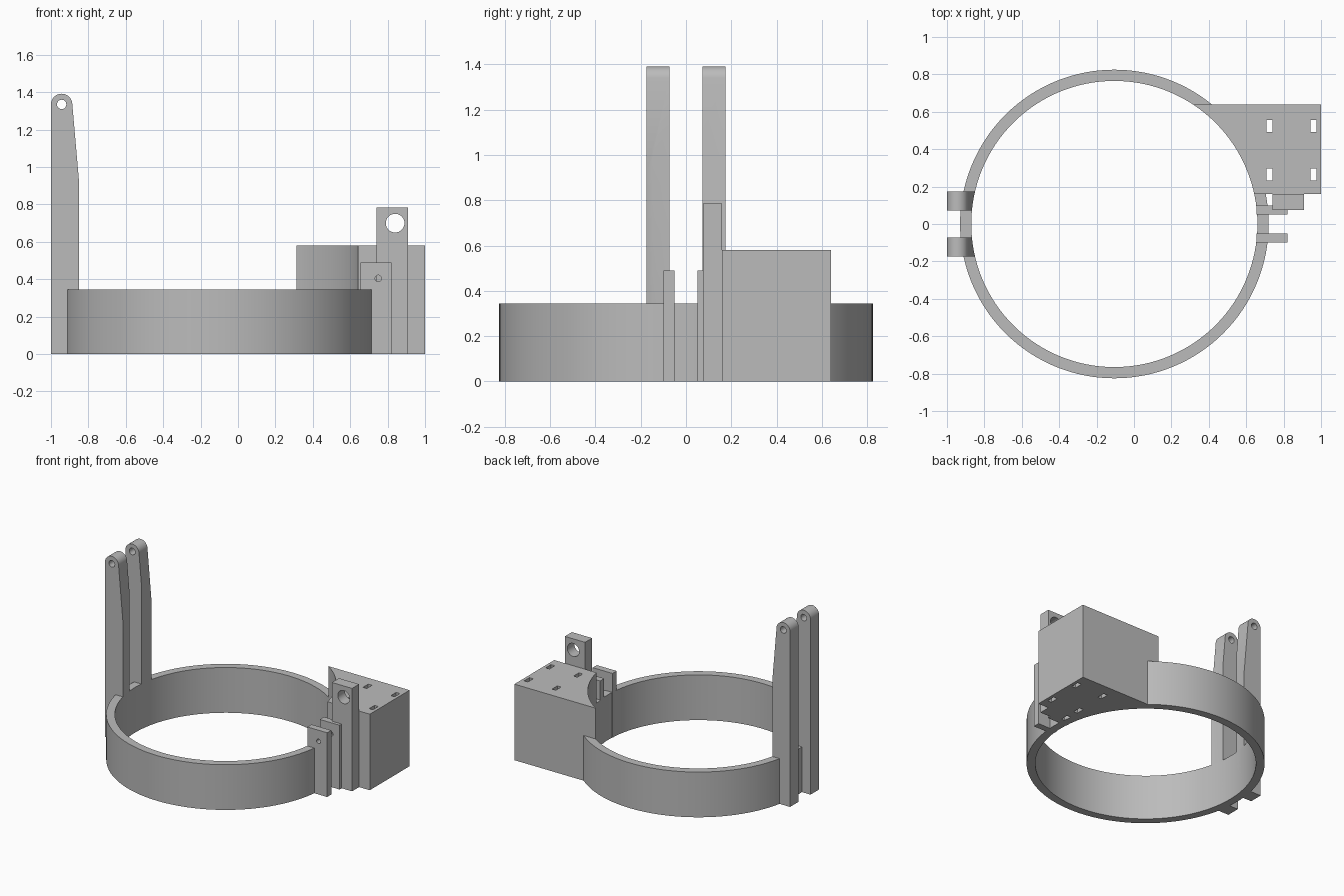
import bpy
import bmesh
import math
from mathutils import Matrix

cube = bpy.data.objects.get("Cube")
if cube:
    bpy.data.objects.remove(cube, do_unlink=True)

grey = bpy.data.materials.new("plain grey")
grey.use_nodes = True
grey.diffuse_color = (0.5, 0.5, 0.5, 1)
grey.node_tree.nodes["Principled BSDF"].inputs["Base Color"].default_value = (0.5, 0.5, 0.5, 1)

RING_X, OUTER, INNER, RING_H = -0.105, 0.825, 0.765, 0.345


def finish(name, bm):
    bmesh.ops.recalc_face_normals(bm, faces=bm.faces[:])
    mesh = bpy.data.meshes.new(name)
    bm.to_mesh(mesh)
    bm.free()
    mesh.materials.append(grey)
    obj = bpy.data.objects.new(name, mesh)
    bpy.context.collection.objects.link(obj)
    return obj


def box(name, x0, x1, y0, y1, z0, z1):
    bm = bmesh.new()
    bmesh.ops.create_cube(bm, size=1)
    bmesh.ops.scale(bm, vec=(x1 - x0, y1 - y0, z1 - z0), verts=bm.verts)
    bmesh.ops.translate(bm, vec=((x0 + x1) / 2, (y0 + y1) / 2, (z0 + z1) / 2), verts=bm.verts)
    return finish(name, bm)


def cylinder(name, centre, radius, depth, segments, along_y=False):
    bm = bmesh.new()
    turn = Matrix.Rotation(math.pi / 2 if along_y else 0, 4, 'X')
    bmesh.ops.create_cone(bm, cap_ends=True, segments=segments, radius1=radius, radius2=radius,
                          depth=depth, matrix=Matrix.Translation(centre) @ turn)
    return finish(name, bm)


def cut(obj, *cutters):
    for cutter in cutters:
        cutter.hide_render = True
        mod = obj.modifiers.new("cut", 'BOOLEAN')
        mod.operation = 'DIFFERENCE'
        mod.solver = 'EXACT'
        mod.object = cutter
        bpy.context.view_layer.objects.active = obj
        bpy.ops.object.modifier_apply(modifier=mod.name)
        bpy.data.objects.remove(cutter, do_unlink=True)


def bore():
    return cylinder("bore_cutter", (RING_X, 0, 1), INNER, 4, 128)


def pin_hole(x, y, z, radius):
    return cylinder("pin_cutter", (x, y, z), radius, 0.3, 32, along_y=True)


parts = []

# Round collar
ring = cylinder("collar_ring", (RING_X, 0, RING_H / 2), OUTER, RING_H, 128)
cut(ring, bore())
parts.append(ring)

# Mounting block with four vertical slots, hollowed to follow the collar
block = box("mounting_block", 0.3, 1.0, 0.16, 0.64, 0, 0.58)
slots = [box("slot_cutter", x - 0.016, x + 0.016, y - 0.032, y + 0.032, -1, 1)
         for x in (0.725, 0.96) for y in (0.265, 0.525)]
cut(block, bore(), *slots)
parts.append(block)

# Upright lug beside the block
lug = box("upright_lug", 0.74, 0.91, 0.075, 0.16, 0, 0.785)
cut(lug, pin_hole(0.84, 0.12, 0.7, 0.05))
parts.append(lug)

# Pair of clamp tabs
for side, y in (("front", -0.075), ("back", 0.075)):
    tab = box(side + "_clamp_tab", 0.655, 0.822, y - 0.025, y + 0.025, 0, 0.49)
    cut(tab, pin_hole(0.75, y, 0.405, 0.017))
    parts.append(tab)

# Pair of tall tapered arms with rounded, drilled tops
px, pz, pr = -0.943, 1.335, 0.057
profile = [(-1.0, 0), (-0.848, 0), (-0.848, 0.9)]
profile += [(px + pr * math.cos(math.radians(a)), pz + pr * math.sin(math.radians(a)))
            for a in range(5, 181, 7)]
for side, y in (("front", -0.123), ("back", 0.123)):
    bm = bmesh.new()
    face = bm.faces.new([bm.verts.new((x, y - 0.051, z)) for x, z in profile])
    new = bmesh.ops.extrude_face_region(bm, geom=[face])["geom"]
    bmesh.ops.translate(bm, vec=(0, 0.102, 0),
                        verts=[v for v in new if isinstance(v, bmesh.types.BMVert)])
    arm = finish(side + "_tall_arm", bm)
    cut(arm, bore(), pin_hole(px, y, pz, 0.025))
    parts.append(arm)

# Smooth curved walls, crisp edges
bpy.ops.object.select_all(action='DESELECT')
for part in parts:
    part.select_set(True)
bpy.context.view_layer.objects.active = ring
bpy.ops.object.shade_smooth_by_angle(angle=math.radians(30))
